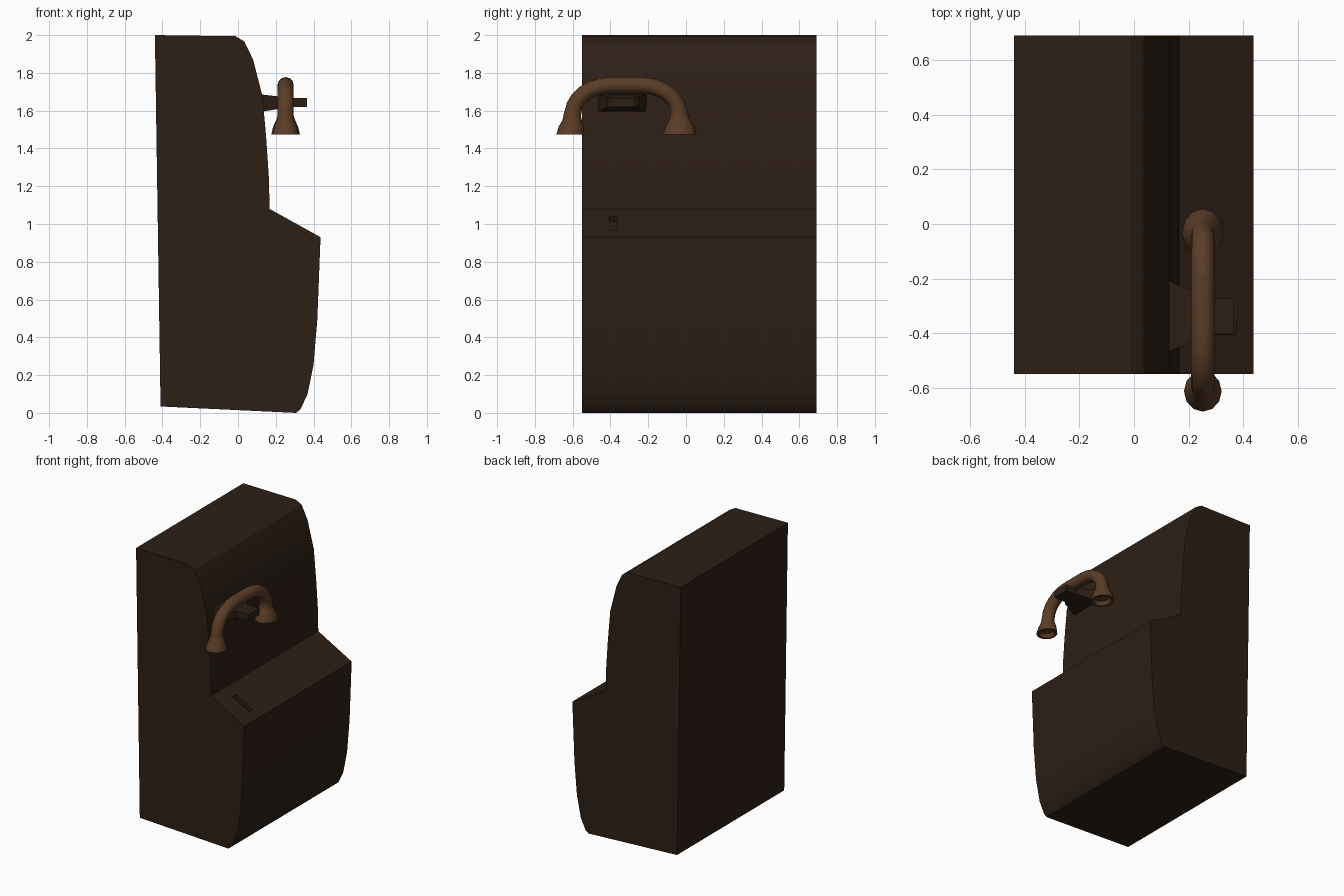
import bpy, bmesh, math
from mathutils import Vector

if "Cube" in bpy.data.objects:
    bpy.data.objects.remove(bpy.data.objects["Cube"])


def material(name, rgb):
    m = bpy.data.materials.new(name)
    m.diffuse_color = (*rgb, 1)
    m.use_nodes = True
    m.node_tree.nodes["Principled BSDF"].inputs["Base Color"].default_value = m.diffuse_color
    return m


dark = material("dark_wood", (0.026, 0.014, 0.008))
brown = material("brown_handset", (0.105, 0.047, 0.02))


def loft(name, rings, mat, smooth=None):
    """Skin a list of equal-length point loops and cap both ends."""
    bm = bmesh.new()
    vs = [[bm.verts.new(p) for p in r] for r in rings]
    n = len(vs[0])
    for a, b in zip(vs, vs[1:]):
        for i in range(n):
            bm.faces.new((a[i], a[(i + 1) % n], b[(i + 1) % n], b[i]))
    bm.faces.new(vs[0])
    bm.faces.new(vs[-1])
    bmesh.ops.recalc_face_normals(bm, faces=bm.faces)
    me = bpy.data.meshes.new(name)
    bm.to_mesh(me)
    bm.free()
    me.materials.append(mat)
    ob = bpy.data.objects.new(name, me)
    bpy.context.collection.objects.link(ob)
    if smooth:
        bpy.ops.object.select_all(action='DESELECT')
        ob.select_set(True)
        bpy.context.view_layer.objects.active = ob
        bpy.ops.object.shade_smooth_by_angle(angle=math.radians(smooth))
    return ob


# Cabinet: side profile extruded across the depth
profile = [(-0.44, 2.0), (-0.013, 1.994), (0.034, 1.966), (0.08, 1.87),
           (0.13, 1.675), (0.15, 1.447), (0.164, 1.236), (0.167, 1.08),
           (0.437, 0.93), (0.42, 0.495), (0.40, 0.257), (0.368, 0.098),
           (0.33, 0.018), (0.307, 0.0), (-0.41, 0.034)]
body = loft("cabinet", [[(x, y, z) for x, z in profile] for y in (-0.55, 0.69)],
            dark, 28)

# Coin slot cut into the sloping shelf
slope = Vector((0.27, 0, -0.15)).normalized()
normal = Vector((0.15, 0, 0.27)).normalized()
centre = Vector((0.307, -0.385, 1.002))
slot = [[centre + slope * s * 0.077 + Vector((0, t * 0.02, 0)) + normal * h
         for s, t in ((-1, -1), (1, -1), (1, 1), (-1, 1))] for h in (-0.03, 0.05)]
cutter = loft("slot_cutter", slot, dark)
cutter.hide_render = True
cutter.hide_set(True)
cut = body.modifiers.new("slot", 'BOOLEAN')
cut.operation = 'DIFFERENCE'
cut.object = cutter
cut.solver = 'EXACT'


# Cradle: tapered bracket ending in a small block
def rect(x, y0, y1, z0, z1):
    return [(x, y0, z0), (x, y1, z0), (x, y1, z1), (x, y0, z1)]


loft("cradle", [rect(0.10, -0.465, -0.21, 1.595, 1.687),
                rect(0.13, -0.465, -0.21, 1.595, 1.685),
                rect(0.26, -0.415, -0.26, 1.617, 1.67),
                rect(0.27, -0.40, -0.273, 1.62, 1.668),
                rect(0.365, -0.40, -0.273, 1.62, 1.668)], dark)

# Handset: arched tube with flared, hollow cups; (y, z, radius, tangent angle)
path = [(-0.612, 1.50, 0.045, 90), (-0.612, 1.474, 0.06, 90),
        (-0.612, 1.474, 0.075, 90), (-0.608, 1.515, 0.066, 90),
        (-0.603, 1.55, 0.051, 90), (-0.602, 1.575, 0.046, 85)]
for a in (72, 58, 44, 30, 15, 0):
    t = math.radians(90 - a)
    path.append((-0.40 - 0.20 * math.cos(t), 1.58 + 0.155 * math.sin(t), 0.043, a))
for a in (0, 15, 30, 44, 58, 72):
    t = math.radians(90 - a)
    path.append((-0.235 + 0.20 * math.cos(t), 1.58 + 0.155 * math.sin(t), 0.043, -a))
path += [(-0.035, 1.575, 0.049, -85), (-0.034, 1.55, 0.058, -90),
         (-0.033, 1.515, 0.077, -90), (-0.032, 1.474, 0.088, -90),
         (-0.032, 1.474, 0.07, -90), (-0.032, 1.50, 0.055, -90)]
rings = []
for k, (y, z, r, ang) in enumerate(path):
    a = math.radians(ang)
    w = 0.86 if k > 17 else 0.92 if k < 6 else 1
    ring = []
    for i in range(12):
        p = math.tau * i / 12
        u = r * math.sin(p)
        ring.append((0.252 + r * w * math.cos(p), y - u * math.sin(a), z + u * math.cos(a)))
    rings.append(ring)
loft("handset", rings, brown, 35)
